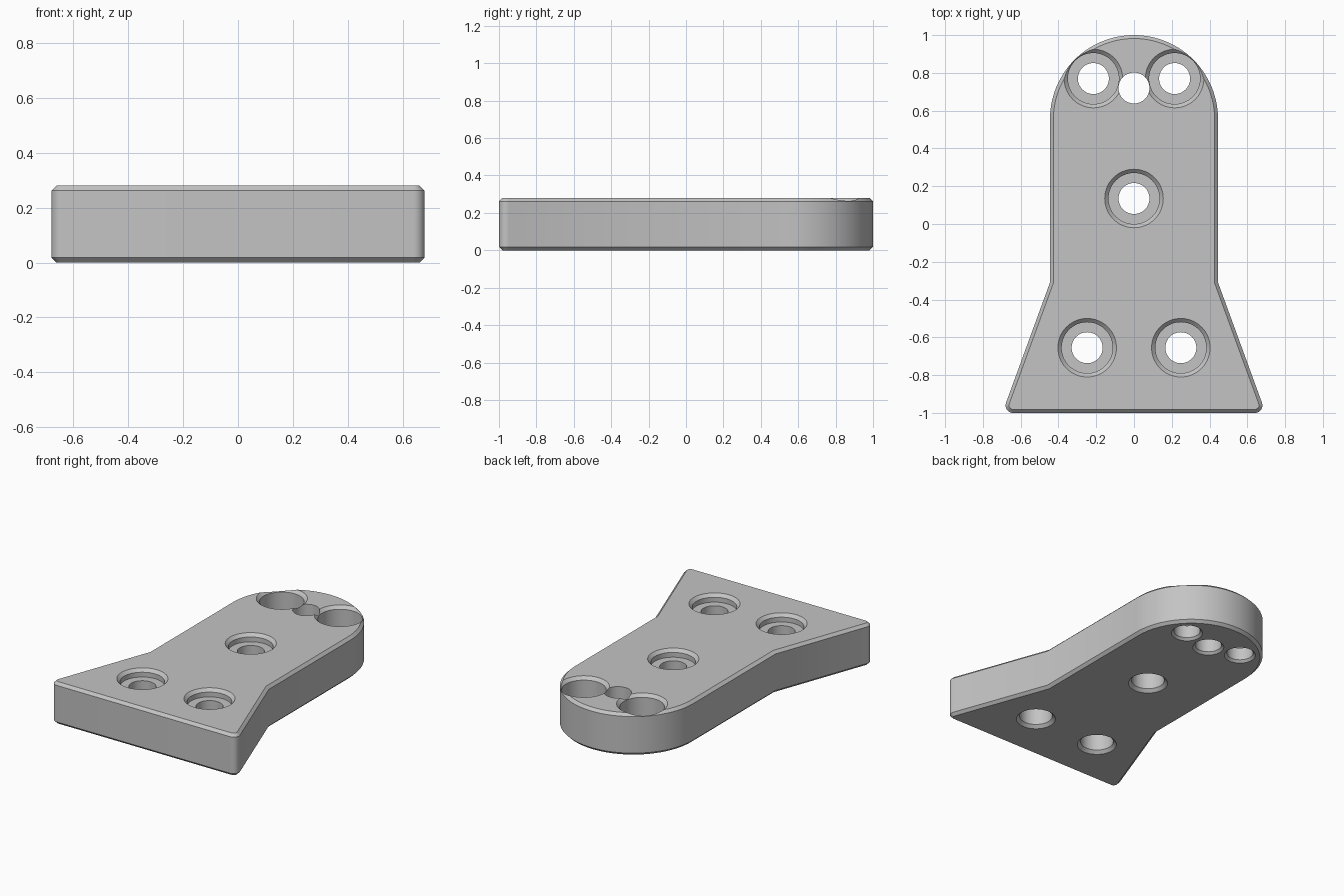
import bpy, bmesh
from math import radians, cos, sin, pi

if "Cube" in bpy.data.objects:
    bpy.data.objects.remove(bpy.data.objects["Cube"])

HEIGHT = 0.28
CHAMFER = 0.018

grey = bpy.data.materials.new("plain_grey")
grey.use_nodes = True
grey.diffuse_color = (0.55, 0.55, 0.55, 1)
grey.node_tree.nodes["Principled BSDF"].inputs["Base Color"].default_value = (0.55, 0.55, 0.55, 1)


def arc(cx, cy, r, start, end, steps):
    angles = [radians(start + (end - start) * i / steps) for i in range(steps + 1)]
    return [(cx + r * cos(a), cy + r * sin(a)) for a in angles]


def make_object(name, bm):
    bmesh.ops.recalc_face_normals(bm, faces=bm.faces)
    mesh = bpy.data.meshes.new(name)
    bm.to_mesh(mesh)
    bm.free()
    mesh.materials.append(grey)
    obj = bpy.data.objects.new(name, mesh)
    bpy.context.collection.objects.link(obj)
    return obj


def lathe_cutter(name, x, y, profile, sides=64):
    """Closed solid turned from (radius, z) pairs listed bottom to top."""
    bm = bmesh.new()
    rings = [[bm.verts.new((x + r * cos(2 * pi * i / sides), y + r * sin(2 * pi * i / sides), z))
              for i in range(sides)] for r, z in profile]
    for low, high in zip(rings, rings[1:]):
        for i in range(sides):
            j = (i + 1) % sides
            bm.faces.new((low[i], low[j], high[j], high[i]))
    bm.faces.new(rings[0])
    bm.faces.new(rings[-1])
    obj = make_object(name, bm)
    obj.hide_render = True
    return obj


# Plate outline: rounded flared foot, waist corner, round back end
right_half = arc(0.64, -0.96, 0.04, -90, 20, 10) + [(0.445, -0.31)]
right_half += arc(0, 0.555, 0.445, 0, 90, 28)
left_half = [(-x, y) for x, y in reversed(right_half[:-1])]

bm = bmesh.new()
base = bm.faces.new([bm.verts.new((x, y, 0)) for x, y in right_half + left_half])
raised = bmesh.ops.extrude_face_region(bm, geom=[base], use_keep_orig=True)
top_verts = [v for v in raised["geom"] if isinstance(v, bmesh.types.BMVert)]
bmesh.ops.translate(bm, verts=top_verts, vec=(0, 0, HEIGHT))
bmesh.ops.recalc_face_normals(bm, faces=bm.faces)
# Chamfer the top and bottom rims
rims = [e for e in bm.edges if abs(e.verts[0].co.z - e.verts[1].co.z) < 1e-5]
bmesh.ops.bevel(bm, geom=rims, offset=CHAMFER, segments=1, affect='EDGES')
plate = make_object("mounting_plate", bm)

# Hole sections, with chamfered mouths that run past the surfaces
over = 0.02
bore, recess, mouth = 0.082, 0.135, 0.155
top_mouth = [(recess, HEIGHT - 0.02), (mouth, HEIGHT), (mouth, HEIGHT + over)]
shallow = [(0.122, -over), (0.122, 0), (0.102, 0.02), (0.102, 0.14), (bore, 0.14),
           (bore, 0.228), (recess, 0.228)] + top_mouth
deep = [(0.097, -over), (0.097, 0), (bore, 0.015), (bore, 0.1), (recess, 0.1)] + top_mouth
plain = [(0.097, -over), (0.097, 0), (bore, 0.015), (bore, HEIGHT + over)]

holes = [("centre_hole", 0, 0.135, shallow), ("pin_hole", 0, 0.72, plain)]
for side, s in (("left", 1), ("right", -1)):
    holes.append((side + "_front_hole", s * 0.248, -0.655, shallow))
    holes.append((side + "_back_hole", s * 0.215, 0.77, deep))

# Cut each hole
bpy.context.view_layer.objects.active = plate
for name, x, y, profile in holes:
    cutter = lathe_cutter(name, x, y, profile)
    mod = plate.modifiers.new(name, 'BOOLEAN')
    mod.operation = 'DIFFERENCE'
    mod.solver = 'EXACT'
    mod.object = cutter
    bpy.ops.object.modifier_apply(modifier=mod.name)
    bpy.data.objects.remove(cutter)

# Smooth the curved walls, keep the rims crisp
bpy.ops.object.select_all(action='DESELECT')
plate.select_set(True)
bpy.ops.object.shade_smooth_by_angle(angle=radians(25))
